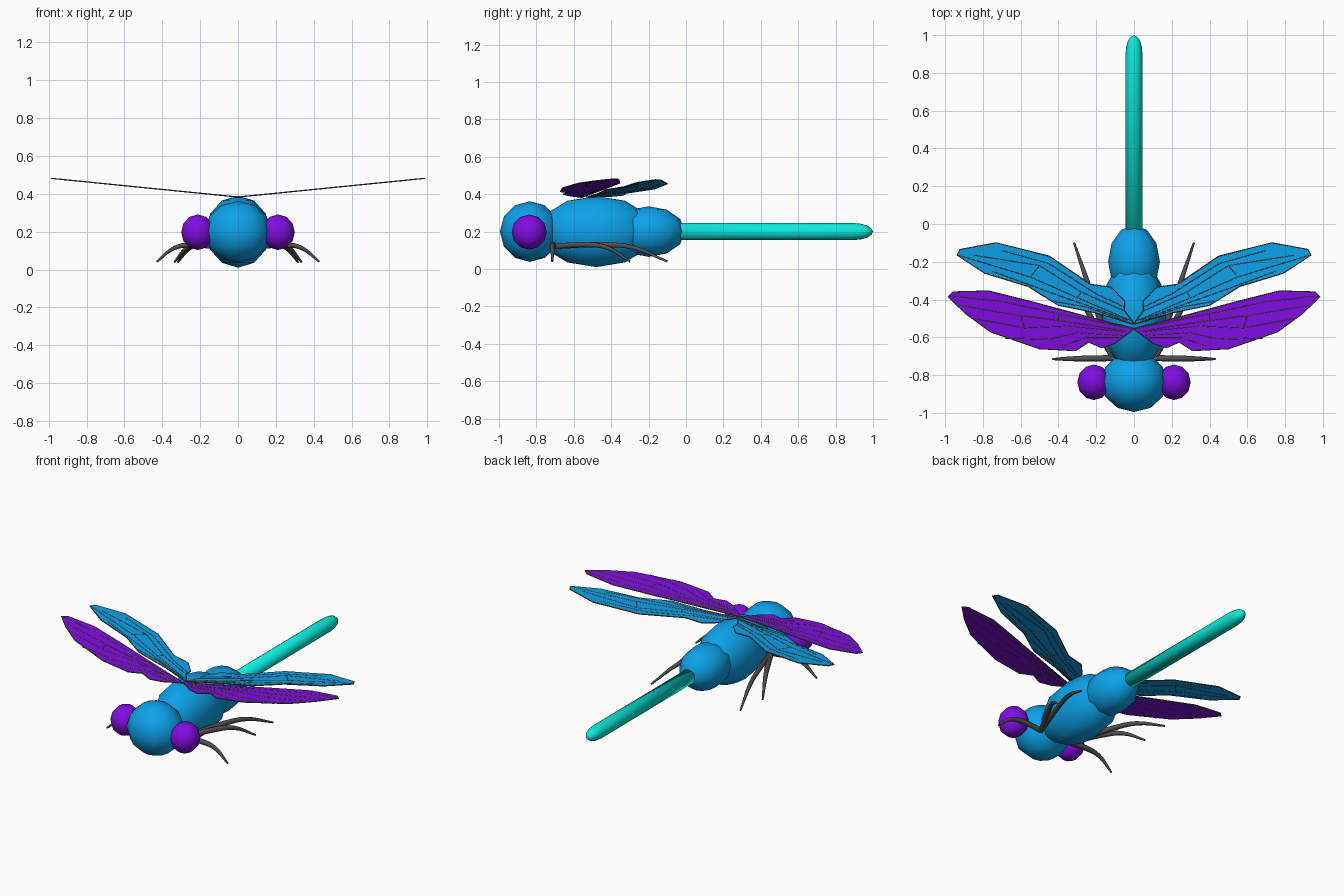
import bpy, bmesh, math
from mathutils import Vector

if "Cube" in bpy.data.objects:
    bpy.data.objects.remove(bpy.data.objects["Cube"])


def material(name, rgb):
    m = bpy.data.materials.new(name)
    m.diffuse_color = (*rgb, 1)
    m.use_nodes = True
    m.node_tree.nodes["Principled BSDF"].inputs["Base Color"].default_value = m.diffuse_color
    return m


BLUE = material("blue", (0.004, 0.36, 0.82))
PURPLE = material("purple", (0.22, 0.004, 0.76))
TEAL = material("teal", (0.004, 0.83, 0.72))
DARK = material("dark grey", (0.08, 0.08, 0.08))


def add_mesh(name, bm, mat, smooth=True):
    bmesh.ops.recalc_face_normals(bm, faces=bm.faces)
    me = bpy.data.meshes.new(name)
    bm.to_mesh(me)
    bm.free()
    for p in me.polygons:
        p.use_smooth = smooth
    me.materials.append(mat)
    ob = bpy.data.objects.new(name, me)
    bpy.context.collection.objects.link(ob)
    return ob


def ball(name, centre, radii, mat):
    bm = bmesh.new()
    bmesh.ops.create_uvsphere(bm, u_segments=12, v_segments=6, radius=1)
    bmesh.ops.scale(bm, vec=radii, verts=bm.verts)
    bmesh.ops.translate(bm, vec=centre, verts=bm.verts)
    return add_mesh(name, bm, mat)


def mirror(ob):
    ob.modifiers.new("mirror", "MIRROR")
    return ob


def tubes(name, paths, radius, mat, taper=None, smooth=False):
    """Mirrored round tubes along point paths."""
    cu = bpy.data.curves.new(name, "CURVE")
    cu.dimensions = "3D"
    cu.bevel_depth = radius
    cu.bevel_resolution = 1
    cu.resolution_u = 4
    cu.use_fill_caps = True
    for pts in paths:
        for side in (1, -1):
            sp = cu.splines.new("BEZIER" if smooth else "POLY")
            data = sp.bezier_points if smooth else sp.points
            data.add(len(pts) - 1)
            for i, (x, y, z) in enumerate(pts):
                data[i].co = (side * x, y, z) if smooth else (side * x, y, z, 1)
                data[i].radius = taper[i] if taper else 1
                if smooth:
                    data[i].handle_left_type = data[i].handle_right_type = "AUTO"
    cu.materials.append(mat)
    ob = bpy.data.objects.new(name, cu)
    bpy.context.collection.objects.link(ob)
    return ob


# Head, thorax and rear body
ball("head", (0, -0.835, 0.2), (0.175, 0.16, 0.162), BLUE)
ball("thorax", (0, -0.48, 0.2), (0.17, 0.31, 0.19), BLUE)
ball("rear_body", (0, -0.2, 0.2), (0.137, 0.195, 0.135), BLUE)

# Eyes
mirror(ball("eyes", (0.212, -0.838, 0.197), (0.088, 0.094, 0.094), PURPLE))

# Tail: lathed profile with a rounded end
profile = [(-0.1, 0.0), (-0.1, 0.045), (0.9, 0.045), (0.94, 0.041), (0.97, 0.032), (0.99, 0.018), (1.0, 0.0)]
bm = bmesh.new()
vs = [bm.verts.new((r, y, 0.2)) for y, r in profile]
es = [bm.edges.new(p) for p in zip(vs, vs[1:])]
bmesh.ops.spin(bm, geom=vs + es, cent=(0, 0, 0.2), axis=(0, 1, 0), angle=math.tau, steps=16)
bmesh.ops.remove_doubles(bm, verts=bm.verts, dist=1e-4)
add_mesh("tail", bm, TEAL)


# Wings: thin sloping plates with dark rims and veins
def wing(name, outline, veins, mat):
    lift = lambda p, d=0: Vector((p[0], p[1], 0.383 + 0.1 * p[0] + d))
    bm = bmesh.new()
    f = bm.faces.new([bm.verts.new(lift(p, -0.002)) for p in outline])
    ext = bmesh.ops.extrude_face_region(bm, geom=[f])
    bmesh.ops.translate(bm, vec=(0, 0, 0.004),
                        verts=[v for v in ext["geom"] if isinstance(v, bmesh.types.BMVert)])
    mirror(add_mesh(name, bm, mat, False))
    lines = veins + [outline + outline[:1]]
    tubes(name + "_veins", [[lift(p) for p in l] for l in lines], 0.0035, DARK)


wing("front_wings",
     [(0, -0.555), (0.27, -0.485), (0.55, -0.41), (0.77, -0.355), (0.957, -0.36), (0.985, -0.385),
      (0.89, -0.475), (0.76, -0.57), (0.5, -0.66), (0.31, -0.67), (0.24, -0.625), (0.17, -0.655), (0.1, -0.63)],
     [[(0, -0.555), (0.4, -0.475), (0.7, -0.41), (0.975, -0.38)],
      [(0.05, -0.565), (0.4, -0.51), (0.6, -0.485), (0.93, -0.43)],
      [(0.05, -0.57), (0.35, -0.54), (0.58, -0.55), (0.85, -0.5)],
      [(0.06, -0.59), (0.3, -0.575), (0.45, -0.61), (0.68, -0.605)],
      [(0.08, -0.6), (0.25, -0.6), (0.38, -0.645)],
      [(0.6, -0.485), (0.58, -0.55)], [(0.4, -0.475), (0.4, -0.51)]], PURPLE)
wing("hind_wings",
     [(0, -0.53), (0.05, -0.46), (0.05, -0.41), (0.12, -0.335), (0.23, -0.32), (0.45, -0.17), (0.73, -0.1),
      (0.92, -0.135), (0.937, -0.165), (0.79, -0.26), (0.56, -0.33), (0.4, -0.43), (0.2, -0.47)],
     [[(0.02, -0.51), (0.3, -0.39), (0.55, -0.28), (0.93, -0.165)],
      [(0.05, -0.46), (0.28, -0.36), (0.5, -0.22), (0.85, -0.165)],
      [(0.05, -0.44), (0.2, -0.37), (0.45, -0.21), (0.7, -0.14)],
      [(0.03, -0.51), (0.28, -0.42), (0.45, -0.36), (0.75, -0.25)],
      [(0.04, -0.515), (0.25, -0.44), (0.42, -0.41)],
      [(0.5, -0.22), (0.55, -0.28)], [(0.28, -0.36), (0.3, -0.39)]], BLUE)

# Legs: tapered, fanning out from behind the head
for name, tip in (("front_legs", (0.43, -0.715)), ("middle_legs", (0.335, -0.3)), ("hind_legs", (0.317, -0.1))):
    root = (0.11, -0.71)
    path = [(root[0] + (tip[0] - root[0]) * t, root[1] + (tip[1] - root[1]) * t, z)
            for t, z in ((0, 0.12), (0.45, 0.13), (0.7, 0.115), (1, 0.04))]
    tubes(name, [path], 0.016, DARK, (1, 1, 0.8, 0.35), True)
